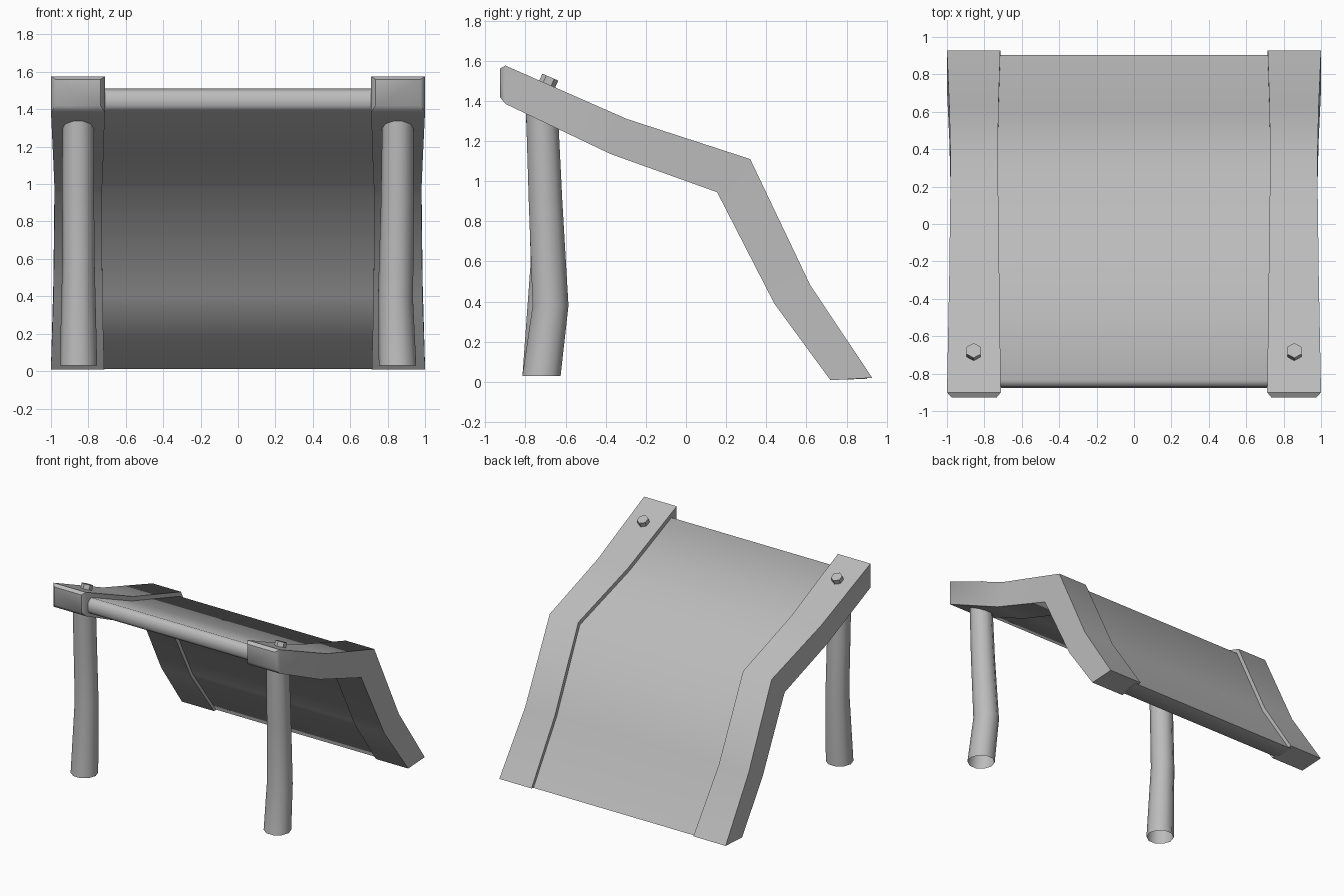
import bpy, math
from mathutils import Vector, Matrix

cube = bpy.data.objects.get("Cube")
if cube:
    bpy.data.objects.remove(cube, do_unlink=True)

grey = bpy.data.materials.new("plain grey")
grey.use_nodes = True
GREY = (0.5, 0.5, 0.5, 1)
grey.diffuse_color = GREY
grey.node_tree.nodes["Principled BSDF"].inputs["Base Color"].default_value = GREY


def loft(name, rings, angle, cap_start=True, cap_end=True):
    """Skin a list of equal-sized rings of points into one object."""
    n = len(rings[0])
    verts = [p for ring in rings for p in ring]
    faces = []
    for r in range(len(rings) - 1):
        for i in range(n):
            j = (i + 1) % n
            faces.append((r * n + i, r * n + j, (r + 1) * n + j, (r + 1) * n + i))
    if cap_start:
        faces.append(tuple(reversed(range(n))))
    if cap_end:
        faces.append(tuple(range(len(verts) - n, len(verts))))
    mesh = bpy.data.meshes.new(name)
    mesh.from_pydata(verts, [], faces)
    mesh.materials.append(grey)
    obj = bpy.data.objects.new(name, mesh)
    bpy.context.collection.objects.link(obj)
    bpy.ops.object.select_all(action='DESELECT')
    obj.select_set(True)
    bpy.context.view_layer.objects.active = obj
    bpy.ops.object.mode_set(mode='EDIT')
    bpy.ops.mesh.select_all(action='SELECT')
    bpy.ops.mesh.normals_make_consistent(inside=False)
    bpy.ops.object.mode_set(mode='OBJECT')
    bpy.ops.object.shade_smooth_by_angle(angle=math.radians(angle))
    return obj


# Bent side beams: top (y, z), bottom (y, z), inner x, outer x per station
beam = [
    ((-0.928, 1.56), (-0.928, 1.42), 0.735, 0.975),
    ((-0.90, 1.576), (-0.90, 1.385), 0.712, 1.0),
    ((-0.295, 1.31), (-0.375, 1.135), 0.72, 0.988),
    ((0.32, 1.11), (0.155, 0.945), 0.728, 0.98),
    ((0.62, 0.48), (0.44, 0.39), 0.725, 0.987),
    ((0.928, 0.02), (0.72, 0.008), 0.715, 1.0),
]

# Posts: height, x, y, radius at each ring
posts = {
    "left": [(0.03, 0.853, -0.72, 0.1), (0.38, 0.842, -0.675, 0.094),
             (0.9, 0.852, -0.7, 0.088), (1.4, 0.855, -0.72, 0.083)],
    "right": [(0.03, -0.853, -0.72, 0.1), (0.6, -0.853, -0.692, 0.086),
              (1.0, -0.855, -0.705, 0.085), (1.4, -0.855, -0.72, 0.084)],
}

slope = Matrix.Rotation(math.radians(-23.7), 4, 'X')

for side, s in (("left", 1), ("right", -1)):
    rings = [[(s * a, *top), (s * b, *top), (s * b, *low), (s * a, *low)]
             for top, low, a, b in beam]
    loft(side + "_bent_beam", rings, 50)

    # Kinked round post with an open foot
    rings = []
    for z, x, y, r in posts[side]:
        ring = [math.tau * i / 10 for i in range(10)]
        rings.append([(x + r * math.cos(t), y + r * math.sin(t), z) for t in ring])
    loft(side + "_post", rings, 50, cap_start=False)

    # Hexagonal bolt head lying square on the sloped beam
    base = Vector((s * 0.857, -0.693, 1.48))
    rings = []
    for h in (-0.02, 0.042):
        ring = [math.tau * (i + 0.5) / 6 for i in range(6)]
        rings.append([base + slope @ Vector((0.043 * math.cos(t), 0.043 * math.sin(t), h))
                      for t in ring])
    loft(side + "_bolt_head", rings, 30)

# Bent panel slotted between the beams
profile = [
    (-0.835, 1.51), (-0.312, 1.28), (0.30, 1.082), (0.595, 0.465), (0.903, 0.015),
    (0.745, 0.01), (0.463, 0.402), (0.178, 0.972), (-0.365, 1.162), (-0.86, 1.395),
    (-0.878, 1.42), (-0.872, 1.488),
]
loft("curved_panel", [[(x, y, z) for y, z in profile] for x in (-0.74, 0.74)], 60)
